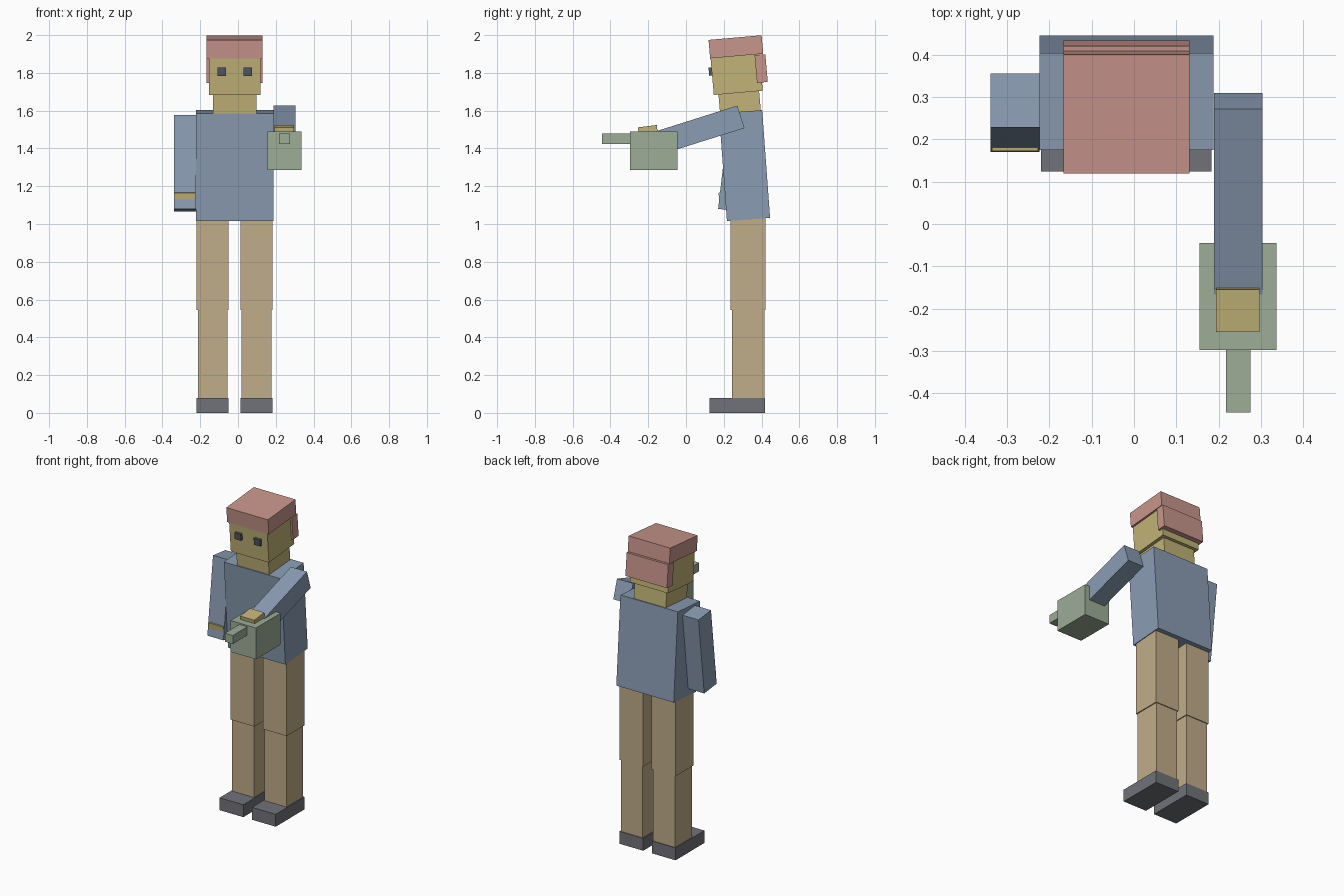
import bpy
from math import radians

default_cube = bpy.data.objects.get("Cube")
if default_cube:
    bpy.data.objects.remove(default_cube, do_unlink=True)


def to_linear(value):
    c = value / 255
    return c / 12.92 if c <= 0.04045 else ((c + 0.055) / 1.055) ** 2.4


def make_material(name, r, g, b):
    mat = bpy.data.materials.new(name)
    mat.use_nodes = True
    colour = (to_linear(r), to_linear(g), to_linear(b), 1)
    mat.diffuse_color = colour
    shader = next(n for n in mat.node_tree.nodes if n.type == "BSDF_PRINCIPLED")
    shader.inputs["Base Color"].default_value = colour
    return mat


shirt = make_material("shirt blue", 138, 156, 179)
trousers = make_material("trouser tan", 192, 172, 138)
skin = make_material("skin yellow", 194, 179, 120)
hair = make_material("hair pink", 200, 150, 140)
shoe = make_material("shoe grey", 113, 114, 121)
eye = make_material("eye dark grey", 84, 88, 98)
green = make_material("tool green", 157, 173, 151)


def box(name, centre, size, mat, tilt=0):
    """Box tilted about the x axis; a positive tilt leans its top forward."""
    bpy.ops.mesh.primitive_cube_add(size=1, location=centre,
                                    rotation=(radians(tilt), 0, 0))
    obj = bpy.context.object
    obj.name = name
    obj.scale = size
    bpy.ops.object.transform_apply(location=False, rotation=False, scale=True)
    obj.data.materials.append(mat)
    return obj


BODY_X = -0.018
HEAD_TILT = 5

# Legs and shoes
for side, sign in (("left", 1), ("right", -1)):
    x = BODY_X + sign * 0.116
    box(side + "_shoe", (x, 0.272, 0.04), (0.17, 0.295, 0.08), shoe)
    box(side + "_lower_leg", (x, 0.329, 0.315), (0.157, 0.172, 0.48), trousers)
    box(side + "_upper_leg", (x, 0.328, 0.786), (0.17, 0.185, 0.484), trousers)

# Torso, neck and head
box("torso", (BODY_X, 0.31, 1.309), (0.411, 0.229, 0.572), shirt, 4.2)
box("neck", (BODY_X, 0.284, 1.642), (0.23, 0.216, 0.12), skin, HEAD_TILT)
box("head", (BODY_X, 0.268, 1.794), (0.273, 0.26, 0.2), skin, HEAD_TILT)
box("hair_top", (BODY_X, 0.264, 1.938), (0.298, 0.282, 0.098), hair, HEAD_TILT)
box("hair_back", (BODY_X, 0.398, 1.823), (0.298, 0.057, 0.147), hair, HEAD_TILT)
for side, sign in (("left", 1), ("right", -1)):
    box(side + "_eye", (BODY_X + sign * 0.069, 0.132, 1.807),
        (0.045, 0.022, 0.043), eye, HEAD_TILT)

# Lowered right arm, with the hand just showing through the sleeve
box("right_arm", (-0.281, 0.2625, 1.3215), (0.115, 0.128, 0.501), shirt, -6.6)
box("right_hand", (-0.281, 0.226, 1.131), (0.109, 0.1, 0.08), skin, 6.5)

# Raised left arm and hand
box("left_arm", (0.246, 0.052, 1.492), (0.115, 0.501, 0.125), shirt, 17.5)
box("left_hand", (0.245, -0.2, 1.478), (0.102, 0.101, 0.08), skin, 7)

# Held tool
box("tool_body", (0.246, -0.171, 1.387), (0.182, 0.253, 0.203), green)
box("tool_barrel", (0.246, -0.37, 1.452), (0.057, 0.15, 0.055), green)
